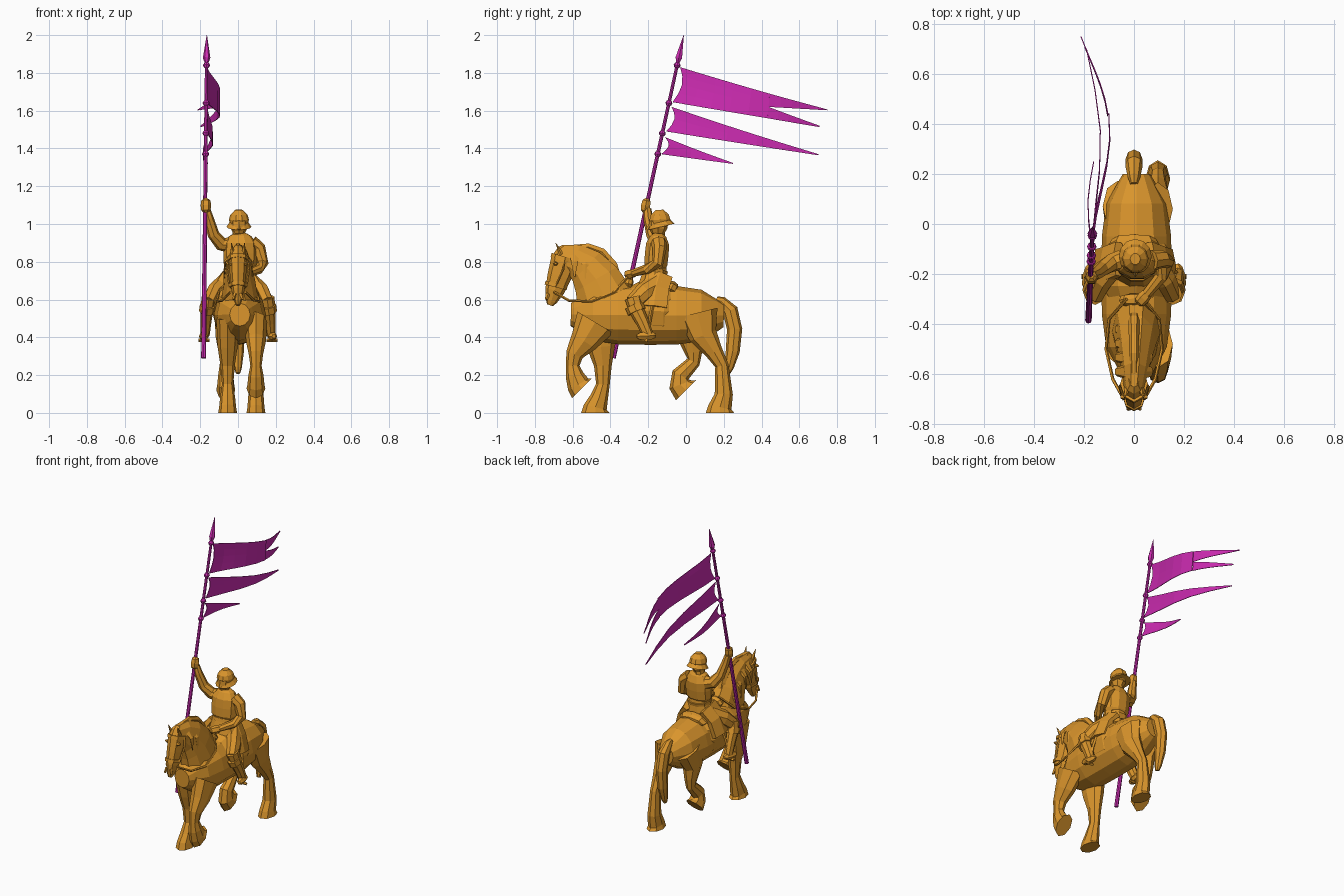
import bpy
import bmesh
from math import sin, cos, pi
from mathutils import Vector

default_cube = bpy.data.objects.get("Cube")
if default_cube:
    bpy.data.objects.remove(default_cube, do_unlink=True)


def make_material(name, colour):
    material = bpy.data.materials.new(name)
    material.use_nodes = True
    material.diffuse_color = (*colour, 1)
    shader = material.node_tree.nodes["Principled BSDF"]
    shader.inputs["Base Color"].default_value = (*colour, 1)
    return material


GOLD = make_material("golden ochre", (.7, .3, .025))
MAGENTA = make_material("magenta", (.62, .025, .45))
SIDES = {"left": 1, "right": -1}
ACROSS, ALONG = Vector((1, 0, 0)), Vector((0, 1, 0))


def mix(start, end, amount):
    return start + (end - start) * amount


def bezier(points, amount):
    """Point on the curve steered by any number of control points."""
    while len(points) > 1:
        points = [a.lerp(b, amount) for a, b in zip(points, points[1:])]
    return points[0]


def finish(name, builder, material):
    """Turn a bmesh into a flat shaded object."""
    bmesh.ops.recalc_face_normals(builder, faces=builder.faces[:])
    mesh = bpy.data.meshes.new(name)
    builder.to_mesh(mesh)
    builder.free()
    mesh.materials.append(material)
    part = bpy.data.objects.new(name, mesh)
    bpy.context.collection.objects.link(part)
    return part


def loft(name, centres, widths, depths, sides=8, axis=ACROSS, material=GOLD):
    """Skin elliptical rings set square to a path."""
    builder = bmesh.new()
    rings = []
    last = len(centres) - 1
    for i, centre in enumerate(centres):
        tangent = (centres[min(i + 1, last)] - centres[max(i - 1, 0)]).normalized()
        wide = (axis - tangent * axis.dot(tangent)).normalized()
        deep = tangent.cross(wide)
        ring = []
        for k in range(sides):
            angle = 2 * pi * k / sides
            offset = wide * widths[i] * cos(angle) + deep * depths[i] * sin(angle)
            ring.append(builder.verts.new(centre + offset))
        rings.append(ring)
    for lower, upper in zip(rings, rings[1:]):
        for k in range(sides):
            builder.faces.new((lower[k - 1], lower[k], upper[k], upper[k - 1]))
    builder.faces.new(rings[0])
    builder.faces.new(rings[-1])
    return finish(name, builder, material)


def form(name, points, width, depth, taper=1, swell=0, steps=0, sign=1, **style):
    """Tapering limb along the points, or a curve if steps are given;
    swell rounds off both ends, more bluntly the higher it is."""
    points = [Vector((sign * x, y, z)) for x, y, z in points]
    count = steps or len(points) - 1
    amounts = [i / count for i in range(count + 1)]
    if swell:
        amounts = [(1 - cos(pi * t)) / 2 for t in amounts]
    centres = [bezier(points, t) for t in amounts] if steps else points
    scales = [mix(1, taper, t) for t in amounts]
    if swell:
        scales = [s * max(.15, 1 - abs(2 * t - 1) ** swell) ** .5
                  for s, t in zip(scales, amounts)]
    return loft(name, centres, [width * s for s in scales],
                [depth * s for s in scales], **style)


# Horse body, neck and head
form("horse_body", [(.01, .2, .515), (.01, -.61, .52)], .14, .157, swell=4, steps=8, sides=12)
form("horse_neck", [(.01, -.4, .5), (.01, -.47, .82), (0, -.66, .83)],
     .11, .18, taper=.35, steps=5, sides=10)
form("horse_head", [(0, -.62, .88), (0, -.72, .57)], .057, .085, taper=.5, swell=4, steps=6)
form("mane_crest", [(0, -.35, .66), (0, -.39, .97), (0, -.64, .88), (0, -.7, .82)],
     .025, .028, taper=.5, steps=6, sides=6)
form("noseband", [(0, -.685, .685), (0, -.69, .665)], .046, .06)
form("browband", [(0, -.637, .825), (0, -.643, .805)], .055, .077)
form("tail", [(0, .16, .6), (0, .3, .56), (0, .26, .35), (0, .22, .21)],
     .038, .045, taper=.8, swell=4, steps=6)
for side, sign in SIDES.items():
    form("ear_" + side, [(.028, -.66, .84), (.035, -.69, .9)], .015, .013, taper=.1,
         sides=5, sign=sign)
    form("eye_" + side, [(.035, -.69, .79), (.054, -.69, .79)], .014, .012, taper=.5,
         sides=6, sign=sign, axis=ALONG)
    form("nostril_" + side, [(.015, -.73, .63), (.025, -.74, .6)], .012, .014, taper=.5,
         sides=5, sign=sign)
    for lock in range(4):
        y, z = mix(-.42, -.59, lock / 3), .75 + .11 * sin(lock * pi / 6)
        form(f"mane_lock_{side}_{lock}", [(.02, y, z), (.07, y, z - .06), (.075, y, z - .14)],
             .012, .035, taper=.1, sides=5, sign=sign)

# Horse legs: seven joints from shoulder or hip down to the sole
LEG_WIDTHS = (.06, .053, .038, .03, .04, .045, .05)
LEG_DEPTHS = (.11, .075, .047, .036, .048, .062, .075)


def leg(name, x, joints):
    loft(name, [Vector((x, y, z)) for y, z in joints], LEG_WIDTHS, LEG_DEPTHS)


leg("standing_foreleg", -.055, [(-.46, .5), (-.45, .35), (-.44, .25), (-.44, .15),
                                (-.46, .08), (-.48, .03), (-.48, 0)])
leg("raised_foreleg", .095, [(-.48, .48), (-.54, .38), (-.59, .31), (-.6, .25),
                             (-.59, .2), (-.57, .15), (-.55, .13)])
leg("standing_hind_leg", .095, [(.06, .53), (.09, .41), (.15, .32), (.19, .25),
                                (.2, .1), (.18, .03), (.18, 0)])
leg("raised_hind_leg", -.065, [(.07, .53), (.02, .4), (.04, .32), (.04, .27),
                               (-.03, .2), (-.03, .15), (0, .12)])

# Saddle and harness
form("saddle_blanket", [(.01, -.05, .535), (.01, -.32, .545)], .148, .153,
     swell=8, steps=6, sides=12)
form("cantle", [(0, -.05, .64), (0, -.11, .67)], .1, .045, swell=4, steps=4)
form("pommel", [(0, -.28, .68), (0, -.33, .69)], .06, .035, swell=4, steps=4)
for side, sign in SIDES.items():
    form("rein_" + side, [(.04, -.7, .64), (.085, -.62, .595), (.112, -.5, .59),
                          (.1, -.38, .64), (.03, -.3, .73)], .007, .007, sides=5, sign=sign)
    form("cheek_strap_" + side, [(.05, -.64, .82), (.058, -.65, .76), (.045, -.69, .67)],
         .006, .006, sides=4, sign=sign)

# Rider body, head and helmet
form("rider_chest", [(.012, -.165, .73), (.012, -.145, .95)], .09, .066,
     swell=4, steps=6, sides=10)
form("rider_hips", [(.012, -.16, .79), (.012, -.175, .64)], .065, .057, taper=1.6, sides=10)
form("belt", [(.012, -.16, .765), (.012, -.165, .745)], .078, .07, sides=10)
form("rider_neck", [(0, -.145, .92), (0, -.147, .97)], .03, .034)
form("rider_head", [(.005, -.15, .94), (.005, -.145, 1.05)], .045, .05, swell=3, steps=5)
form("nose", [(.005, -.2, .97), (.005, -.19, 1)], .01, .012, taper=.5, sides=4)
form("helmet_brim", [(.005, -.13, .985), (.005, -.136, 1.01)], .066, .072, taper=.75, sides=12)
form("helmet_crown", [(.005, -.136, .97), (.005, -.14, 1.075)], .053, .058,
     swell=2, steps=6, sides=10)

# Rider arms: one holds the reins, the other lifts the banner
form("rein_arm", [(.07, -.145, .9), (.11, -.14, .87), (.13, -.15, .79), (.11, -.21, .76),
                  (.05, -.28, .74)], .042, .042, taper=.5, axis=ALONG)
form("rein_hand", [(.06, -.27, .74), (.015, -.32, .73)], .026, .026, swell=4, steps=4, sides=6)
form("banner_arm", [(-.05, -.145, .89), (-.09, -.155, .895), (-.13, -.18, .945),
                    (-.155, -.2, 1.03), (-.168, -.205, 1.08)], .042, .042, taper=.5, axis=ALONG)
form("banner_hand", [(-.17, -.22, 1.06), (-.17, -.207, 1.135)], .028, .028,
     swell=4, steps=4, sides=6)

# Rider legs, coat skirt and stirrups
for side, sign in SIDES.items():
    form("thigh_" + side, [(.07, -.15, .68), (.125, -.22, .64), (.155, -.28, .58)],
         .05, .06, taper=.75, sign=sign)
    form("shin_" + side, [(.155, -.28, .61), (.165, -.26, .54), (.17, -.23, .48),
                          (.175, -.2, .41)], .038, .045, taper=.65, sign=sign)
    form("boot_cuff_" + side, [(.16, -.275, .57), (.165, -.26, .535)], .042, .05, sign=sign)
    form("foot_" + side, [(.17, -.16, .41), (.19, -.26, .405)], .026, .026,
         swell=3, steps=4, sides=6, sign=sign)
    form("stirrup_strap_" + side, [(.145, -.17, .6), (.165, -.19, .5), (.18, -.21, .38)],
         .009, .009, sides=4, sign=sign)
    form("stirrup_tread_" + side, [(.15, -.21, .385), (.21, -.21, .385)], .01, .01,
         sides=4, sign=sign, axis=ALONG)
    form("coat_skirt_" + side, [(.06, -.14, .73), (.11, -.16, .66), (.14, -.17, .56)],
         .03, .08, sides=6, sign=sign)

# Banner pole with spear tip and tie rings
POLE_FOOT, POLE_TOP = Vector((-.182, -.385, .29)), Vector((-.165, -.012, 2))


def on_pole(z):
    return POLE_FOOT.lerp(POLE_TOP, (z - POLE_FOOT.z) / (POLE_TOP.z - POLE_FOOT.z))


def pole_part(name, low, high, radius, **shape):
    form(name, [on_pole(low), on_pole(high)], radius, radius, material=MAGENTA, **shape)


pole_part("pole", .29, 1.88, .013, taper=.65)
pole_part("spear_socket", 1.85, 1.88, .009, taper=2.2, sides=6)
pole_part("spear_head", 1.88, 2, .02, taper=.05, sides=6)
for height in (1.37, 1.48, 1.64, 1.84):
    pole_part("tie_ring", height - .015, height + .015, .019, swell=2, steps=4)


def pennant(name, reach, sway, tops, bottoms, start=0, end=1):
    """Waving cloth strip between a straight upper and lower edge."""
    builder = bmesh.new()
    columns = []
    for i in range(6):
        along = i / 5
        t = mix(start, end, along)
        top, bottom = mix(*tops, along), mix(*bottoms, along)
        x = on_pole(top).x + sway * sin(1.2 * pi * t ** 1.4)
        column = []
        for k in range(5):
            z = mix(top, bottom, k / 4)
            # the edge tied to the pole bows inwards between its ties
            bow = .03 * sin(pi * k / 4) * (1 - t) ** 4
            y = mix(-.03, reach, t) + (z - 1.83) * .22 * (1 - t) + bow
            column.append(builder.verts.new((x, y, z)))
        columns.append(column)
    for near, far in zip(columns, columns[1:]):
        for k in range(4):
            builder.faces.new((near[k], far[k], far[k + 1], near[k + 1]))
    cloth = finish(name, builder, MAGENTA)
    cloth.modifiers.new("thickness", "SOLIDIFY").thickness = .004


SPLIT = .62
pennant("upper_pennant", .75, .07, (1.83, 1.69), (1.645, 1.56), end=SPLIT)
pennant("upper_tail", .75, .07, (1.69, 1.606), (1.62, 1.602), start=SPLIT)
pennant("lower_tail", .75, .07, (1.62, 1.52), (1.56, 1.513), start=SPLIT, end=.95)
pennant("middle_pennant", .7, .035, (1.62, 1.37), (1.49, 1.364))
pennant("lower_pennant", .25, -.015, (1.46, 1.323), (1.37, 1.318))
